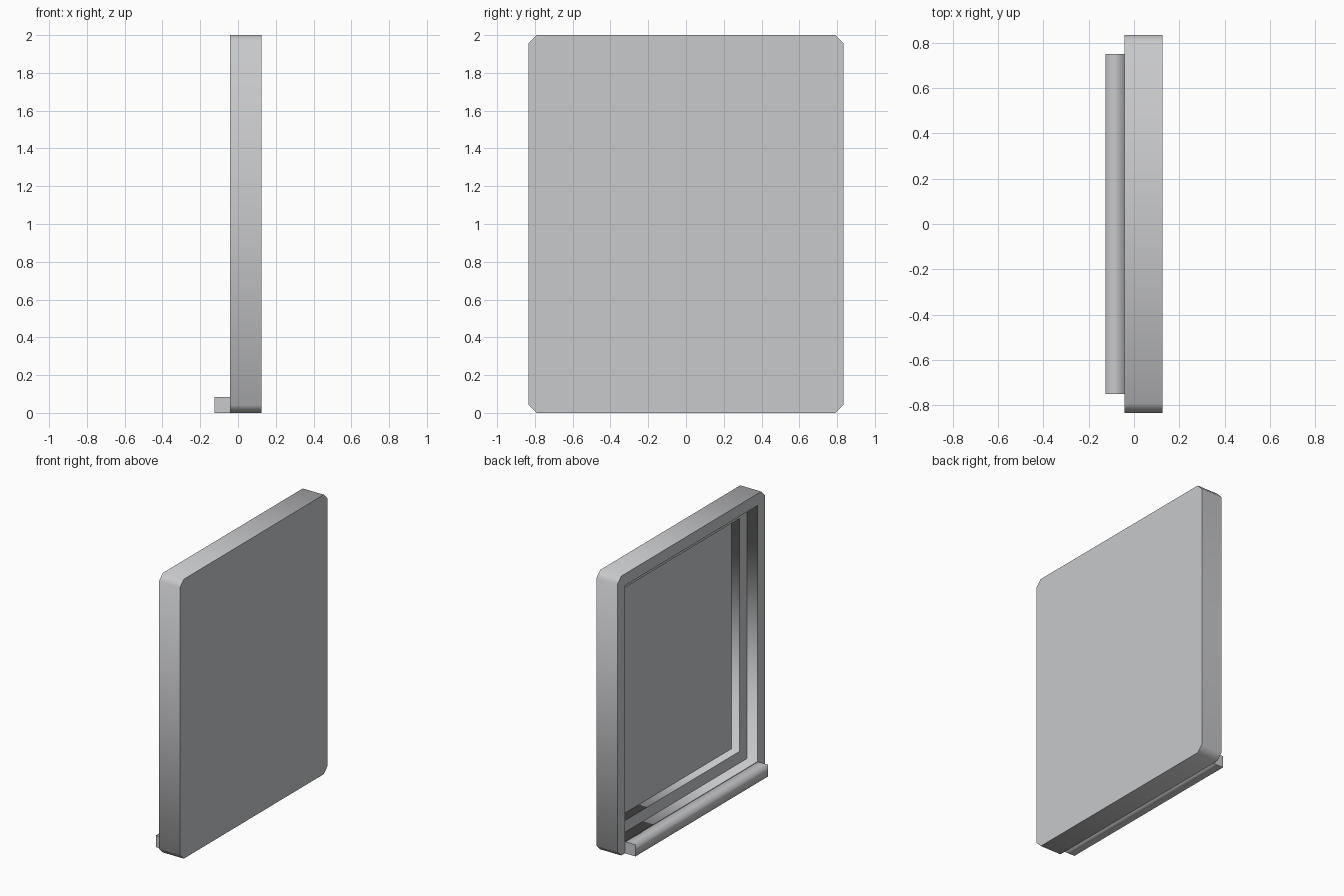
import bpy
import bmesh

cube = bpy.data.objects.get("Cube")
if cube:
    bpy.data.objects.remove(cube, do_unlink=True)

# One flat material
grey = bpy.data.materials.new("light grey")
grey.use_nodes = True
colour = (0.58, 0.585, 0.6, 1)
grey.diffuse_color = colour
grey.node_tree.nodes["Principled BSDF"].inputs["Base Color"].default_value = colour

U = 1 / 12           # wall thickness and step size
HALF, HEIGHT = 10 * U, 2.0


def ring(bm, x, inset, cut):
    """Rectangle across y and z, inset from the outline, with cut corners."""
    h, lo, hi = HALF - inset, inset, HEIGHT - inset
    points = [(h - cut, lo), (h, lo + cut), (h, hi - cut), (h - cut, hi),
              (cut - h, hi), (-h, hi - cut), (-h, lo + cut), (cut - h, lo)]
    return [bm.verts.new((x, y, z)) for y, z in points]


def finish(name, bm, axis):
    """Smooth the walls, keeping edges sharp against faces along the axis."""
    bmesh.ops.remove_doubles(bm, verts=bm.verts, dist=0.0001)
    bmesh.ops.recalc_face_normals(bm, faces=bm.faces)
    for face in bm.faces:
        face.smooth = True
    for edge in bm.edges:
        caps = [abs(f.normal[axis]) > 0.9 for f in edge.link_faces]
        edge.smooth = len(set(caps)) == 1
    mesh = bpy.data.meshes.new(name)
    bm.to_mesh(mesh)
    bm.free()
    mesh.materials.append(grey)
    obj = bpy.data.objects.new(name, mesh)
    bpy.context.collection.objects.link(obj)
    return obj


# Tray panel: outer shell, rim, stepped recess and recessed back
bm = bmesh.new()
outline = [(0.125, 0, U / 2), (-U / 2, 0, U / 2), (-U / 2, U, 0),
           (U / 2, U, 0), (U / 2, 2 * U, 0), (0.108, 2 * U, 0)]
rings = [ring(bm, *step) for step in outline]
for a, b in zip(rings, rings[1:]):
    for i in range(8):
        j = (i + 1) % 8
        bm.faces.new((a[i], a[j], b[j], b[i]))
bm.faces.new(rings[0])
bm.faces.new(rings[-1])
finish("panel_tray", bm, 0)

# Ledge along the bottom of the open side
bm = bmesh.new()
bmesh.ops.create_cube(bm, size=1)
bmesh.ops.scale(bm, vec=(U, 18 * U, U), verts=bm.verts)
bmesh.ops.translate(bm, vec=(-U, 0, U / 2), verts=bm.verts)
finish("bottom_ledge", bm, 1)
